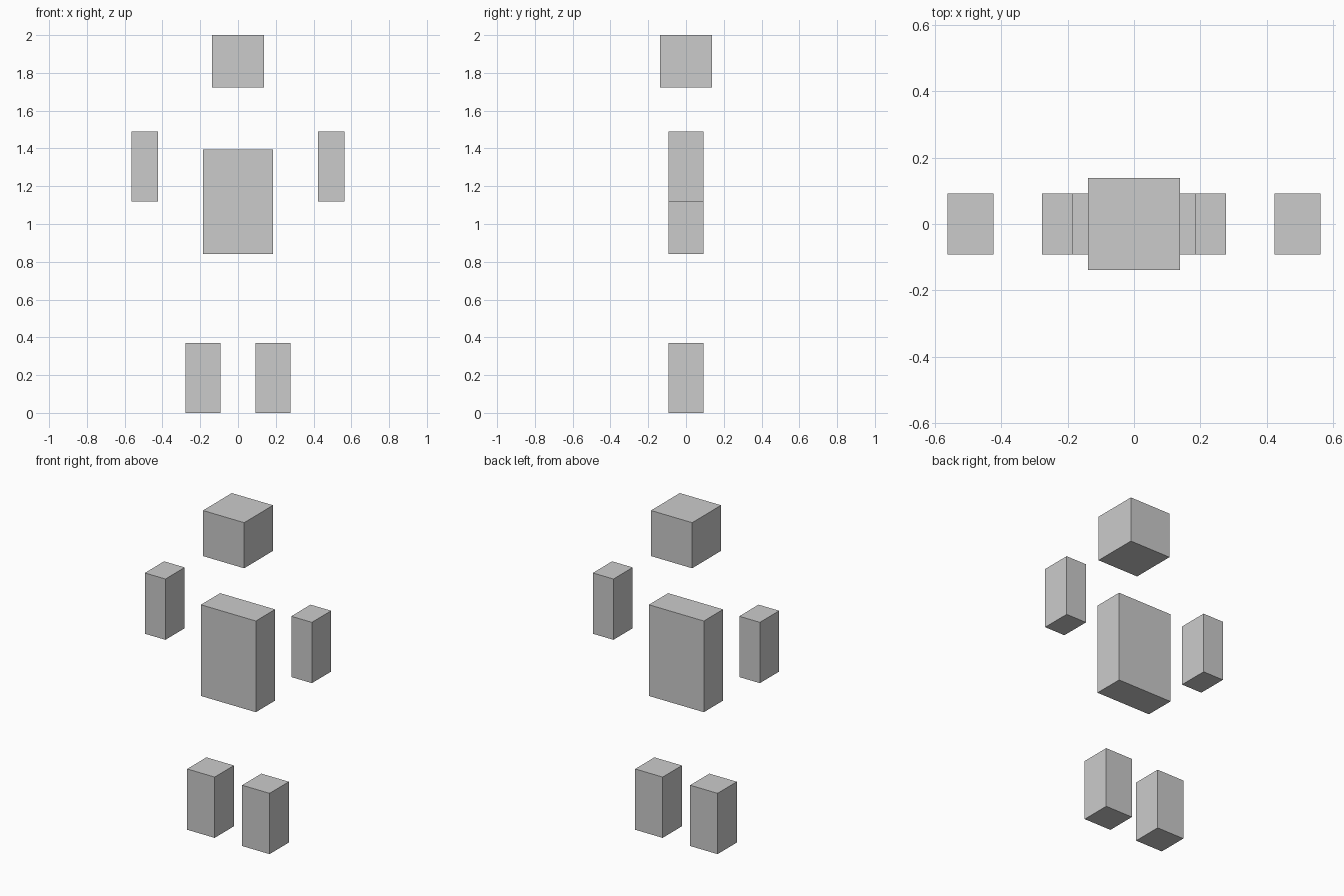
import bpy

if "Cube" in bpy.data.objects:
    bpy.data.objects.remove(bpy.data.objects["Cube"])

U = 0.0463  # one block unit of the figure


def box(name, x, z, size):
    """Box centred on y = 0; x is its centre, z its underside, size in block units."""
    w, d, h = (s * U for s in size)
    bpy.ops.mesh.primitive_cube_add(size=1, location=(x, 0, z + h / 2))
    ob = bpy.context.object
    ob.name = name
    ob.scale = (w, d, h)
    bpy.ops.object.transform_apply(location=False, rotation=False, scale=True)
    return ob


# Head and torso
box("head", 0, 2 - 6 * U, (6, 6, 6))
box("torso", 0, 0.84, (8, 4, 12))

# Arms and legs, mirrored left and right
for side, s in (("left", -1), ("right", 1)):
    box(f"{side}_arm", s * 0.4935, 1.118, (3, 4, 8))
    box(f"{side}_leg", s * 4 * U, 0, (4, 4, 8))
